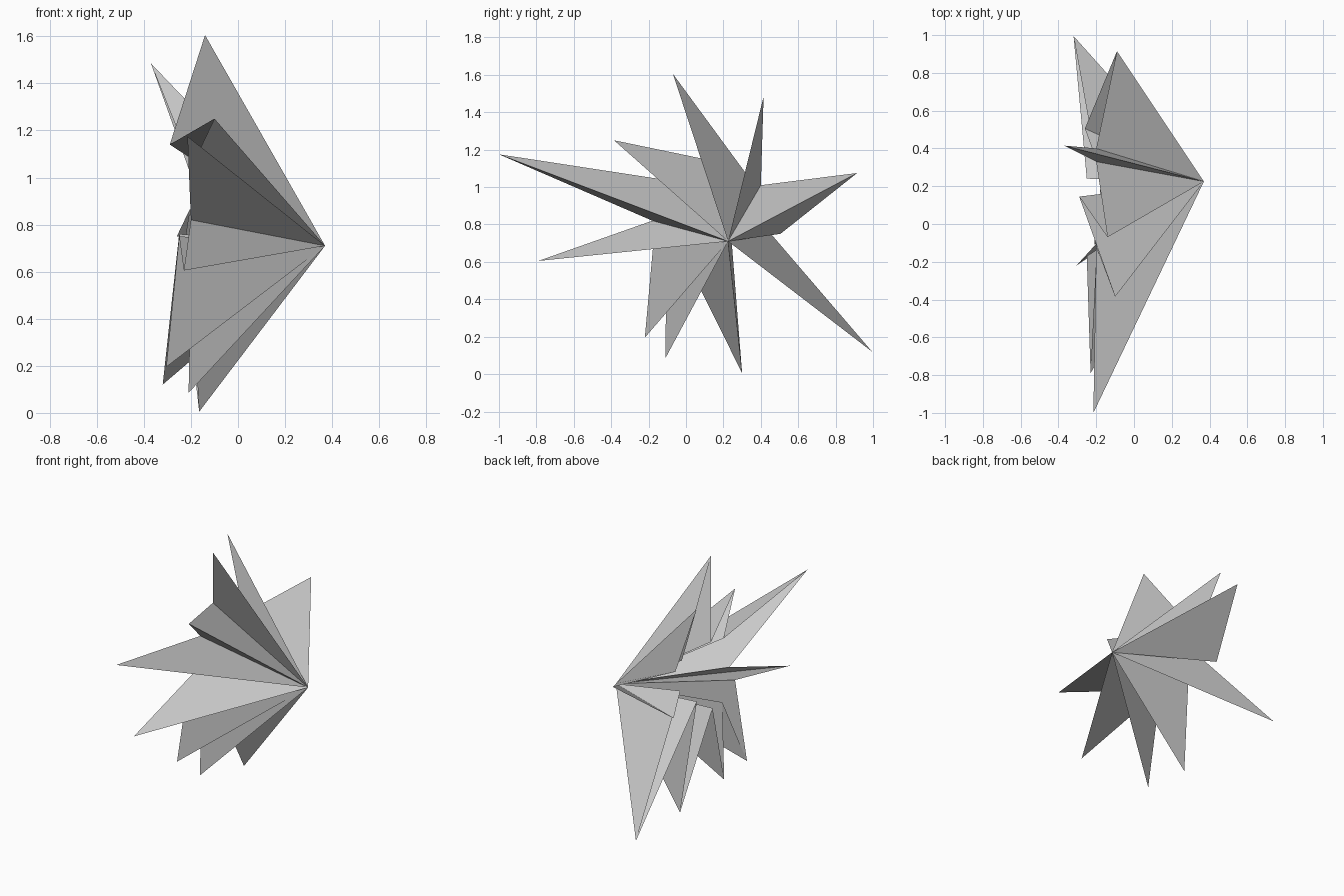
import bpy, bmesh

if "Cube" in bpy.data.objects:
    bpy.data.objects.remove(bpy.data.objects["Cube"])

# common peak of all the spikes
APEX = (0.37, 0.225, 0.71)

# spike tips, in order around the burst
TIPS = [(-.215, -1.0, 1.175), (-.10, -.385, 1.25), (-.14, -.07, 1.605), (-.37, .415, 1.485),
        (-.09, .915, 1.075), (-.32, .995, .12), (-.165, .30, .005), (-.21, -.11, .085),
        (-.305, -.22, .195), (-.23, -.79, .605)]

# valley points that follow each tip (one valley is folded in two)
VALLEYS = [[(-.20, -.12, 1.04)], [(-.29, .145, 1.14)], [(-.20, .33, 1.06)], [(-.20, .40, 1.01)],
           [(-.26, .505, .75), (-.205, .355, .865)], [(-.25, .24, .76)], [(-.20, 0, .61)],
           [(-.20, -.105, .61)], [(-.25, -.17, .75)], [(-.20, -.18, .82)]]


def fan(name, apex, rim):
    """Open fan of flat triangles between one apex and a closed rim."""
    bm = bmesh.new()
    top = bm.verts.new(apex)
    ring = [bm.verts.new(p) for p in rim]
    for i, v in enumerate(ring):
        bm.faces.new((top, ring[(i + 1) % len(ring)], v))
    mesh = bpy.data.meshes.new(name)
    bm.to_mesh(mesh)
    bm.free()
    obj = bpy.data.objects.new(name, mesh)
    bpy.context.collection.objects.link(obj)
    return obj


# starburst: alternate tips and valleys around the rim
rim = [p for tip, val in zip(TIPS, VALLEYS) for p in [tip] + val]
fan("spiked_burst", APEX, rim)
